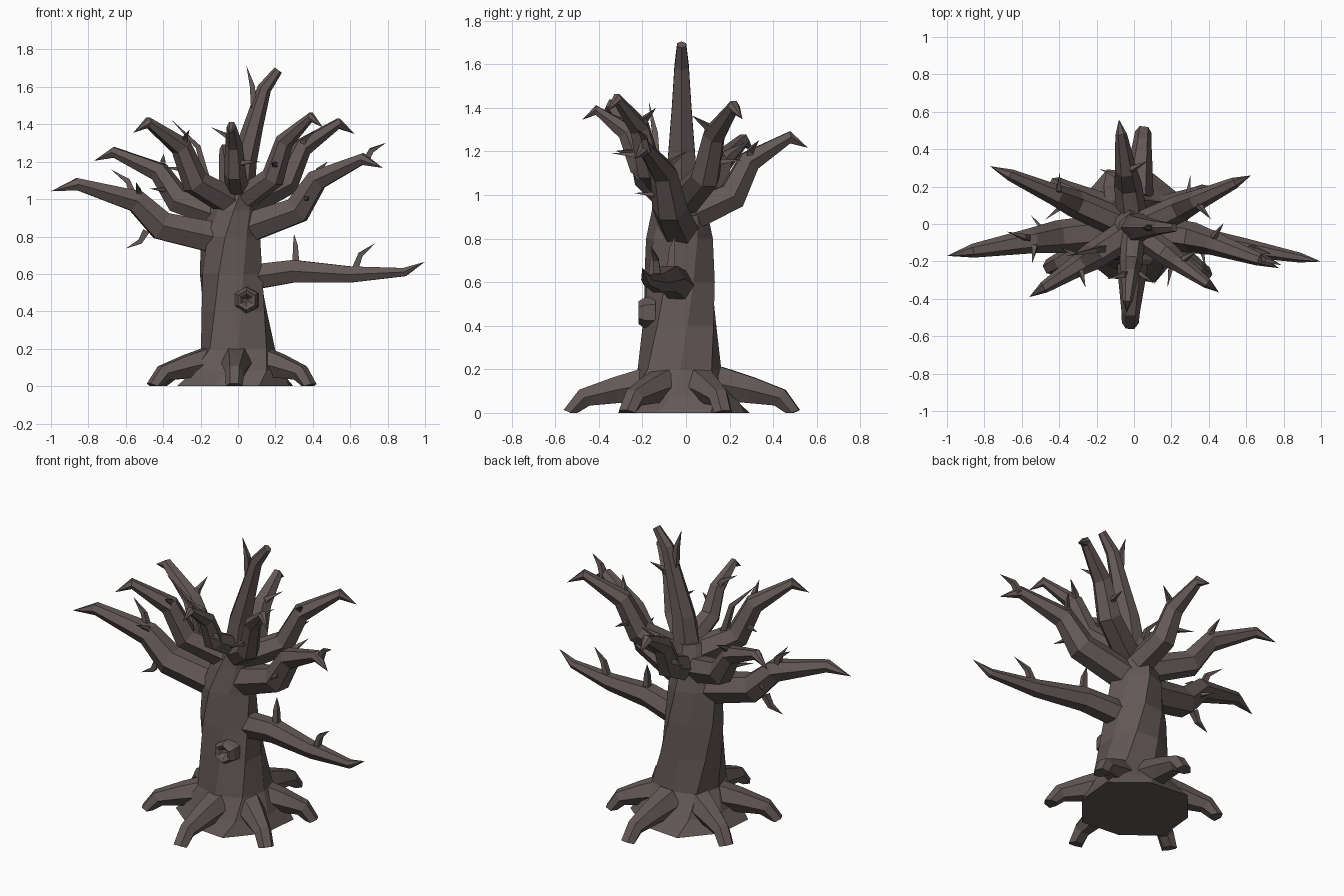
import bpy, bmesh, math
from mathutils import Vector

if "Cube" in bpy.data.objects:
    bpy.data.objects.remove(bpy.data.objects["Cube"])

bark = bpy.data.materials.new("dark grey brown bark")
bark.diffuse_color = (0.125, 0.098, 0.095, 1)
bark.use_nodes = True
bark.node_tree.nodes["Principled BSDF"].inputs["Base Color"].default_value = bark.diffuse_color


def loft(name, rings, pointed=False):
    """Skin a list of equal-sided rings; cap both ends."""
    bm = bmesh.new()
    rows = [[bm.verts.new(p) for p in r] for r in rings]
    n = len(rows[0])
    for a, b in zip(rows, rows[1:]):
        for i in range(n):
            j = (i + 1) % n
            bm.faces.new((a[i], a[j], b[j], b[i]))
    bm.faces.new(rows[0][::-1])
    bm.faces.new(rows[-1])
    if pointed:
        bmesh.ops.remove_doubles(bm, verts=rows[-1], dist=0.004)
    bmesh.ops.recalc_face_normals(bm, faces=bm.faces)
    me = bpy.data.meshes.new(name)
    bm.to_mesh(me)
    bm.free()
    me.materials.append(bark)
    ob = bpy.data.objects.new(name, me)
    bpy.context.collection.objects.link(ob)
    return ob


def limb(name, path, radii, sides=6, pointed=True):
    """Tapered tube along a bent path, mitred at each bend."""
    pts = [Vector(p) for p in path]
    rings, prev, frame = [], None, None
    for k, p in enumerate(pts):
        d_in = (p - pts[max(k - 1, 0)]).normalized()
        d_out = (pts[min(k + 1, len(pts) - 1)] - p).normalized()
        t = (d_in + d_out).normalized()
        if frame is None:
            ref = Vector((0, 0, 1)) if abs(t.z) < 0.8 else Vector((0, 1, 0))
            u = (ref - t * ref.dot(t)).normalized()
            frame = (u, t.cross(u))
        else:
            q = prev.rotation_difference(t)
            frame = (q @ frame[0], q @ frame[1])
        prev = t
        angles = [math.tau * (i + 0.5) / sides for i in range(sides)]
        rings.append([p + radii[k] * (frame[0] * math.cos(a) + frame[1] * math.sin(a)) for a in angles])
    return loft(name, rings, pointed)


def twig(name, start, tip):
    """Small crooked spike that rises first, then leans out."""
    start, tip = Vector(start), Vector(tip)
    d = tip - start
    limb(name, [start, start + Vector((.3 * d.x, .3 * d.y, .6 * d.z)), tip], [.026, .019, .001], 4)


# trunk: twisted octagonal rings (height, centre x, radius)
rings = []
for k, (z, cx, r) in enumerate([(0, -.015, .315), (.08, -.005, .262), (.2, 0, .2), (.4, -.02, .18),
                                (.6, -.037, .168), (.8, -.04, .15), (.94, -.025, .12), (1.06, 0, .087)]):
    ring = []
    for i in range(8):
        a = math.tau * (i + .5) / 8 + k * .2
        w = r * (1.03 + .04 * (-1) ** i)
        ring.append((cx + w * math.cos(a), -.01 - .02 * min(1, z * 5) + .97 * w * math.sin(a), z))
    rings.append(ring)
loft("trunk", rings)

# leader: broken-off top of the trunk
leader = [(0, .96), (.03, 1.2), (.085, 1.4), (.14, 1.59), (.215, 1.69)]
limb("leader", [(x, -.02, z) for x, z in leader], [.09, .07, .052, .038, .024], pointed=False)
twig("leader_twig", (.09, -.02, 1.44), (.045, -.02, 1.715))

# roots: arch out from the trunk and drop to the ground
for i, (x, y) in enumerate([(-.02, -.53), (.38, -.27), (.38, .17), (.05, .49), (-.42, .21), (-.45, -.23)]):
    path = [(x * f, y * f, z) for f, z in ((.3, .135), (.6, .105), (.88, .07), (1, -.01))]
    root = limb("root_%d" % (i + 1), path, [.09, .07, .05, .045], pointed=False)
    for v in root.data.vertices:
        v.co.z = max(v.co.z, 0)

# main branches share one bent shape: (tip x, tip y, base height, rise, thickness, sideways curve)
branches = {
    "left_low": (-1, -.17, .78, .3, 1.1, 1.35), "left_back": (-.77, .31, .9, .35, .93, 1),
    "left_front": (-.56, -.39, .98, .43, .93, 1), "front": (-.04, -.475, 1.05, .34, .75, 1),
    "right_front": (.455, -.365, 1, .44, .8, 1), "right_back": (.625, .26, .97, .435, .9, 1),
    "right_mid": (.775, -.235, .845, .37, 1.03, 1.6), "back": (-.08, .56, .9, .365, .93, 1),
}
bend = [(.06, 0), (.41, .26), (.545, .7), (.86, 1), (1, .87)]
for k, (name, (x, y, z, rise, s, curve)) in enumerate(branches.items()):
    pts = [Vector((x * f, y * f ** curve - .03 * (1 - f), z + rise * g)) for f, g in bend]
    limb("branch_" + name, pts, [s * r for r in (.088, .08, .062, .034, .001)])
    # a pair of side twigs at the elbow
    ahead = Vector((x, y, 0)).normalized()
    side = ahead.cross(Vector((0, 0, 1))) * (-1) ** k
    low = pts[1].lerp(pts[2], .3)
    high = pts[1].lerp(pts[2], .85)
    twig("twig_low_" + name, low, low + side * .14 + ahead * .08 + Vector((0, 0, .02)))
    twig("twig_high_" + name, high, high - side * .12 + ahead * .04 + Vector((0, 0, .12)))

# long low bough with two upright twigs
bough = [(.06, .58), (.3, .615), (.6, .597), (.89, .61), (1, .665)]
limb("low_bough", [(x, -.2 * x - .02 * (1 - x), z) for x, z in bough], [.078, .069, .05, .026, .001])
twig("bough_twig_1", (.31, -.07, .65), (.3, -.05, .815))
twig("bough_twig_2", (.62, -.13, .61), (.735, -.16, .765))

# odd twigs seen on the outer branches
twig("left_drooping_twig", (-.49, -.07, .83), (-.6, -.08, .735))
twig("left_upright_twig", (-.55, -.08, 1), (-.68, -.04, 1.16))
twig("right_tip_twig", (.68, -.18, 1.2), (.79, -.22, 1.3))
twig("tall_inner_twig", (-.15, -.13, 1.05), (-.36, -.17, 1.43))

# knot: hexagonal collar with a hollow centre on the front of the trunk
knot = []
for y, r in ((-.14, .075), (-.19, .07), (-.218, .052), (-.21, .036), (-.17, .008)):
    knot.append([(.045 + r * math.sin(math.tau * i / 6), y, .46 + r * math.cos(math.tau * i / 6)) for i in range(6)])
loft("knot", knot)
